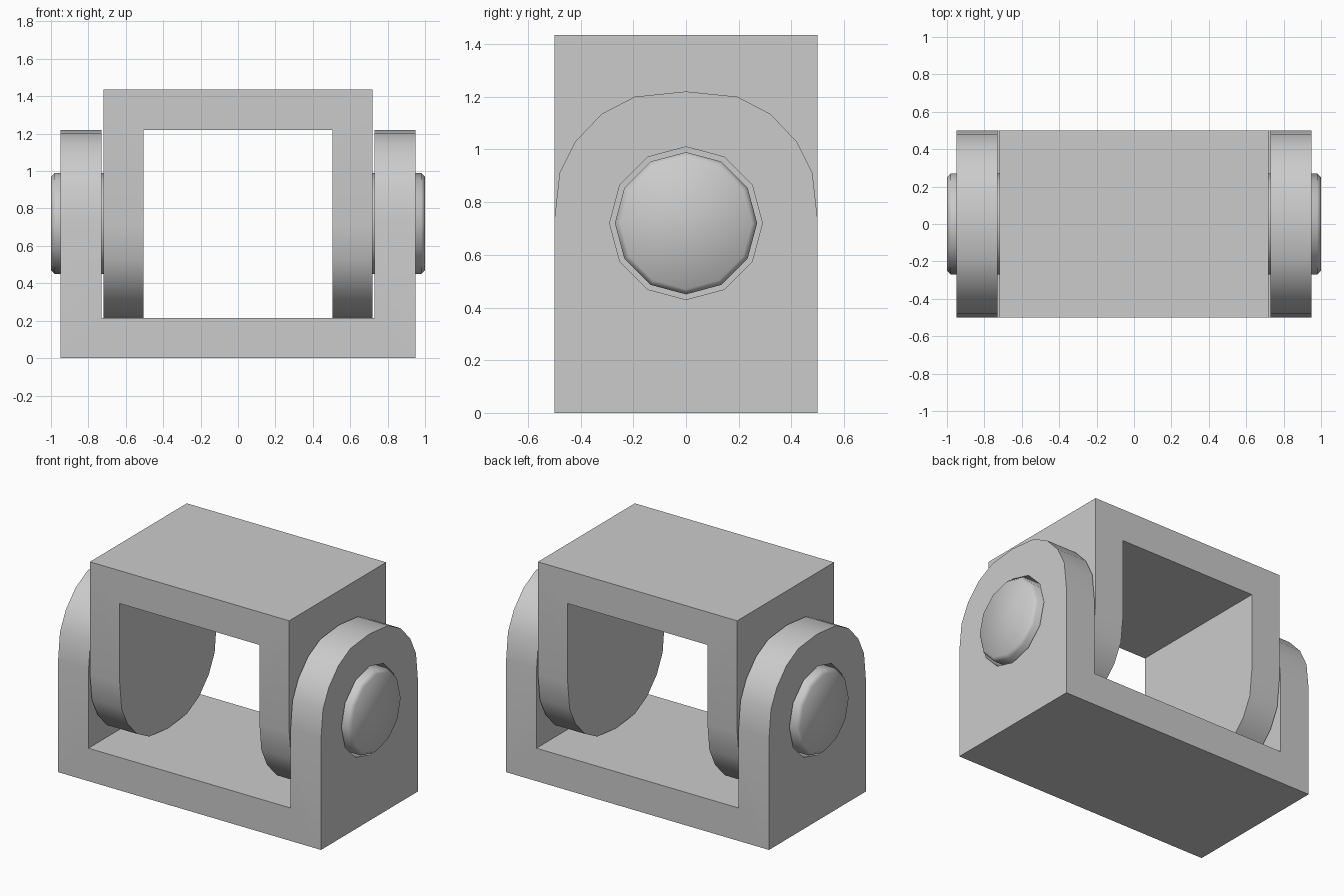
import bpy, bmesh, math

if "Cube" in bpy.data.objects:
    bpy.data.objects.remove(bpy.data.objects["Cube"])

GREY = bpy.data.materials.new("light_grey")
GREY.diffuse_color = (0.6, 0.6, 0.6, 1)
GREY.use_nodes = True
GREY.node_tree.nodes["Principled BSDF"].inputs["Base Color"].default_value = GREY.diffuse_color

AXIS_Z = 0.72          # height of the hinge axis
TOP = 1.435


def finish(obj, angle):
    me = obj.data
    me.materials.clear()
    me.materials.append(GREY)
    me.shade_smooth()
    me.set_sharp_from_angle(angle=math.radians(angle))


def prism(name, points, half, axis):
    """Extrude a profile symmetrically along x (points are y,z) or y (points are x,z)."""
    place = (lambda a, b, d: (d, a, b)) if axis == 'x' else (lambda a, b, d: (a, d, b))
    bm = bmesh.new()
    face = bm.faces.new([bm.verts.new(place(a, b, -half)) for a, b in points])
    ext = bmesh.ops.extrude_face_region(bm, geom=[face])
    verts = [g for g in ext['geom'] if isinstance(g, bmesh.types.BMVert)]
    bmesh.ops.translate(bm, verts=verts, vec=place(0, 0, 2 * half))
    bmesh.ops.recalc_face_normals(bm, faces=bm.faces)
    me = bpy.data.meshes.new(name)
    bm.to_mesh(me)
    bm.free()
    obj = bpy.data.objects.new(name, me)
    bpy.context.collection.objects.link(obj)
    return obj


def cut(obj, cutter, operation):
    cutter.hide_render = True
    mod = obj.modifiers.new("cut", 'BOOLEAN')
    mod.operation, mod.object, mod.solver = operation, cutter, 'EXACT'
    bpy.context.view_layer.update()
    deps = bpy.context.evaluated_depsgraph_get()
    me = bpy.data.meshes.new_from_object(obj.evaluated_get(deps))
    obj.modifiers.clear()
    obj.data = me
    bpy.data.objects.remove(cutter)


# Rounded arm outline seen from the side
arc = [(0.5, 0.73), (0.48, 0.91), (0.42, 1.03), (0.32, 1.135), (0.195, 1.2)]
outline = [(0.5, -0.1)] + arc + [(0, 1.22)] + [(-y, z) for y, z in reversed(arc)] + [(-0.5, -0.1)]


def bracket(name, outer, inner, flip):
    u = [(-outer, 0), (outer, 0), (outer, 1.4), (inner, 1.4),
         (inner, 0.215), (-inner, 0.215), (-inner, 1.4), (-outer, 1.4)]
    fz = (lambda z: TOP - z) if flip else (lambda z: z)
    obj = prism(name, [(x, fz(z)) for x, z in u], 0.6, 'y')
    cut(obj, prism("side_cutter", [(y, fz(z)) for y, z in outline], 1.2, 'x'), 'INTERSECT')
    return obj


def ring(r):
    return [(r * math.sin(math.tau * i / 12), AXIS_Z + r * math.cos(math.tau * i / 12))
            for i in range(12)]


# Lower bracket with pin holes, and inverted upper bracket
lower = bracket("lower_bracket", 0.95, 0.73, False)
cut(lower, prism("hole_cutter", ring(0.29), 1.2, 'x'), 'DIFFERENCE')
finish(lower, 30)
finish(bracket("upper_bracket", 0.72, 0.505, True), 30)

# Hinge pins with chamfered, smooth-shaded heads
for side, name in ((-1, "left_pin"), (1, "right_pin")):
    bm = bmesh.new()
    loops = [[bm.verts.new((side * x, y, z)) for y, z in ring(r)]
             for x, r in ((0.72, 0.27), (0.98, 0.27), (1.0, 0.25))]
    for a, b in zip(loops, loops[1:]):
        for i in range(12):
            j = (i + 1) % 12
            bm.faces.new((a[i], a[j], b[j], b[i]))
    bm.faces.new(loops[0])
    bm.faces.new(loops[-1])
    bmesh.ops.recalc_face_normals(bm, faces=bm.faces)
    me = bpy.data.meshes.new(name)
    bm.to_mesh(me)
    bm.free()
    pin = bpy.data.objects.new(name, me)
    bpy.context.collection.objects.link(pin)
    finish(pin, 60)
